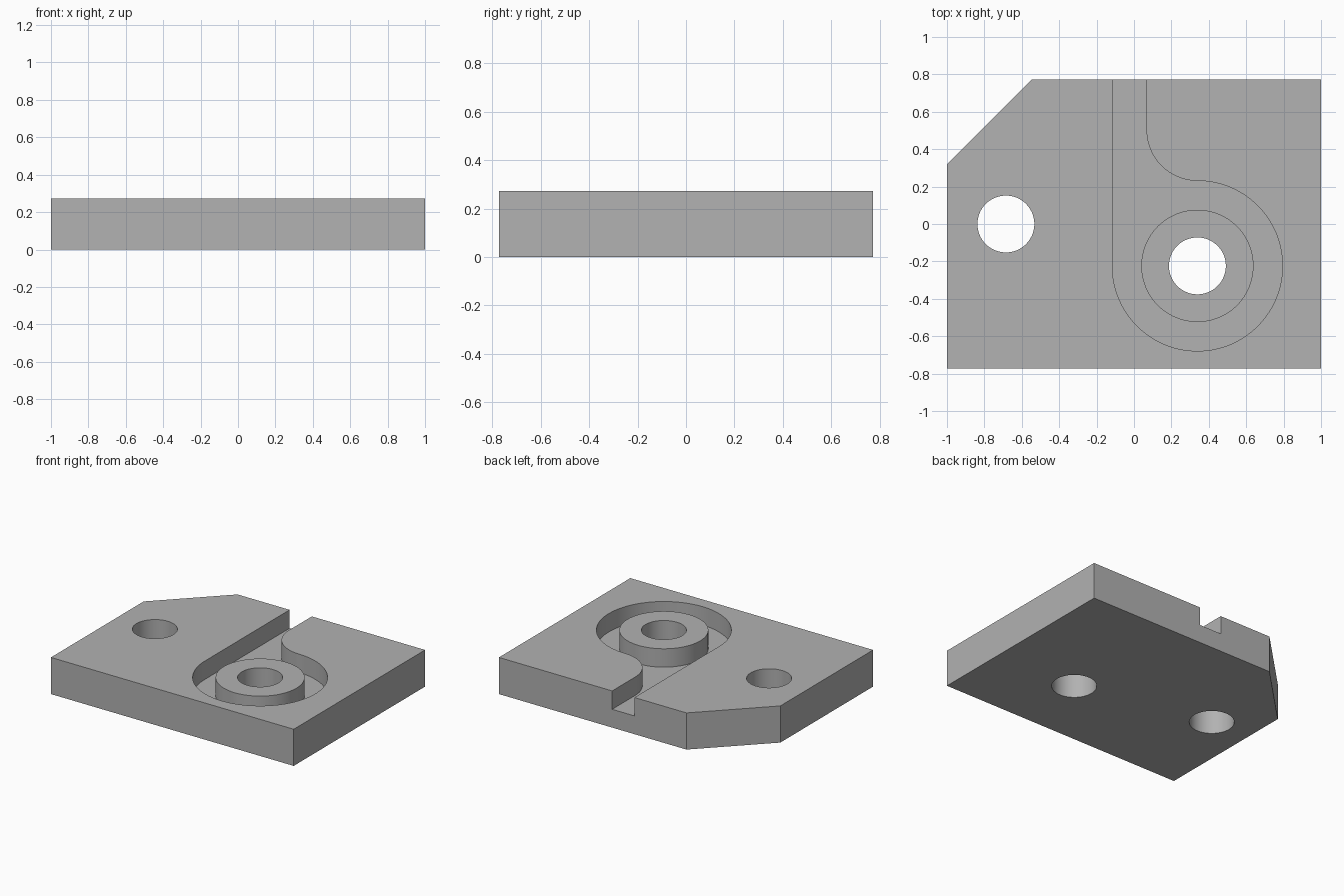
import bpy
import bmesh
from math import cos, sin, radians

if "Cube" in bpy.data.objects:
    bpy.data.objects.remove(bpy.data.objects["Cube"], do_unlink=True)

HALF_X, HALF_Y, HEIGHT = 1.0, 0.773, 0.273
CHAMFER = 0.455
FLOOR_Z = 0.136                    # floor of the groove and round pocket
BOSS_X, BOSS_Y = 0.339, -0.224
POCKET_R, BOSS_R, HOLE_R = 0.455, 0.30, 0.152
FILLET_R = 0.272
HOLE_X, HOLE_Y = -0.685, 0.0

grey = bpy.data.materials.new("plain grey")
grey.use_nodes = True
colour = (0.445, 0.445, 0.445, 1)
grey.diffuse_color = colour
grey.node_tree.nodes["Principled BSDF"].inputs["Base Color"].default_value = colour


def arc(x, y, r, start, end, steps):
    """Points on an arc, both ends included."""
    angles = [radians(start + (end - start) * i / steps) for i in range(steps + 1)]
    return [(x + r * cos(a), y + r * sin(a)) for a in angles]


def prism(name, outline, bottom, top):
    """Closed solid from a flat outline."""
    bm = bmesh.new()
    face = bm.faces.new([bm.verts.new((x, y, bottom)) for x, y in outline])
    raised = bmesh.ops.extrude_face_region(bm, geom=[face], use_keep_orig=True)
    verts = [v for v in raised["geom"] if isinstance(v, bmesh.types.BMVert)]
    bmesh.ops.translate(bm, verts=verts, vec=(0, 0, top - bottom))
    bmesh.ops.recalc_face_normals(bm, faces=bm.faces)
    mesh = bpy.data.meshes.new(name)
    bm.to_mesh(mesh)
    bm.free()
    mesh.materials.append(grey)
    obj = bpy.data.objects.new(name, mesh)
    bpy.context.collection.objects.link(obj)
    return obj


def cylinder(name, x, y, r, bottom, top):
    return prism(name, arc(x, y, r, 0, 360, 96)[:-1], bottom, top)


def combine(target, tool, operation):
    """Apply a boolean and discard the tool."""
    tool.hide_render = True
    mod = target.modifiers.new(operation, "BOOLEAN")
    mod.operation = operation
    mod.solver = "EXACT"
    mod.object = tool
    bpy.ops.object.select_all(action="DESELECT")
    target.select_set(True)
    bpy.context.view_layer.objects.active = target
    bpy.ops.object.modifier_apply(modifier=mod.name)
    bpy.data.objects.remove(tool, do_unlink=True)


# Plate with one clipped back corner
plate = prism("base_plate", [
    (-HALF_X, -HALF_Y), (HALF_X, -HALF_Y), (HALF_X, HALF_Y),
    (-HALF_X + CHAMFER, HALF_Y), (-HALF_X, HALF_Y - CHAMFER)], 0, HEIGHT)

# Round pocket flowing through a fillet into a groove open at the back
back = HALF_Y + 0.1
fillet_y = BOSS_Y + POCKET_R + FILLET_R
outline = [(BOSS_X - POCKET_R, back)]
outline += arc(BOSS_X, BOSS_Y, POCKET_R, 180, 450, 90)
outline += arc(BOSS_X, fillet_y, FILLET_R, 270, 180, 30)[1:]
outline += [(BOSS_X - FILLET_R, back)]
combine(plate, prism("pocket_cutter", outline, FLOOR_Z, HEIGHT + 0.1), "DIFFERENCE")

# Boss rising from the pocket floor, flush with the plate top
boss = cylinder("boss", BOSS_X, BOSS_Y, BOSS_R, FLOOR_Z / 2, HEIGHT)
combine(plate, boss, "UNION")

# Two through holes
for x, y in ((BOSS_X, BOSS_Y), (HOLE_X, HOLE_Y)):
    cutter = cylinder("hole_cutter", x, y, HOLE_R, -0.1, HEIGHT + 0.1)
    combine(plate, cutter, "DIFFERENCE")

bpy.ops.object.shade_smooth_by_angle(angle=radians(30))
